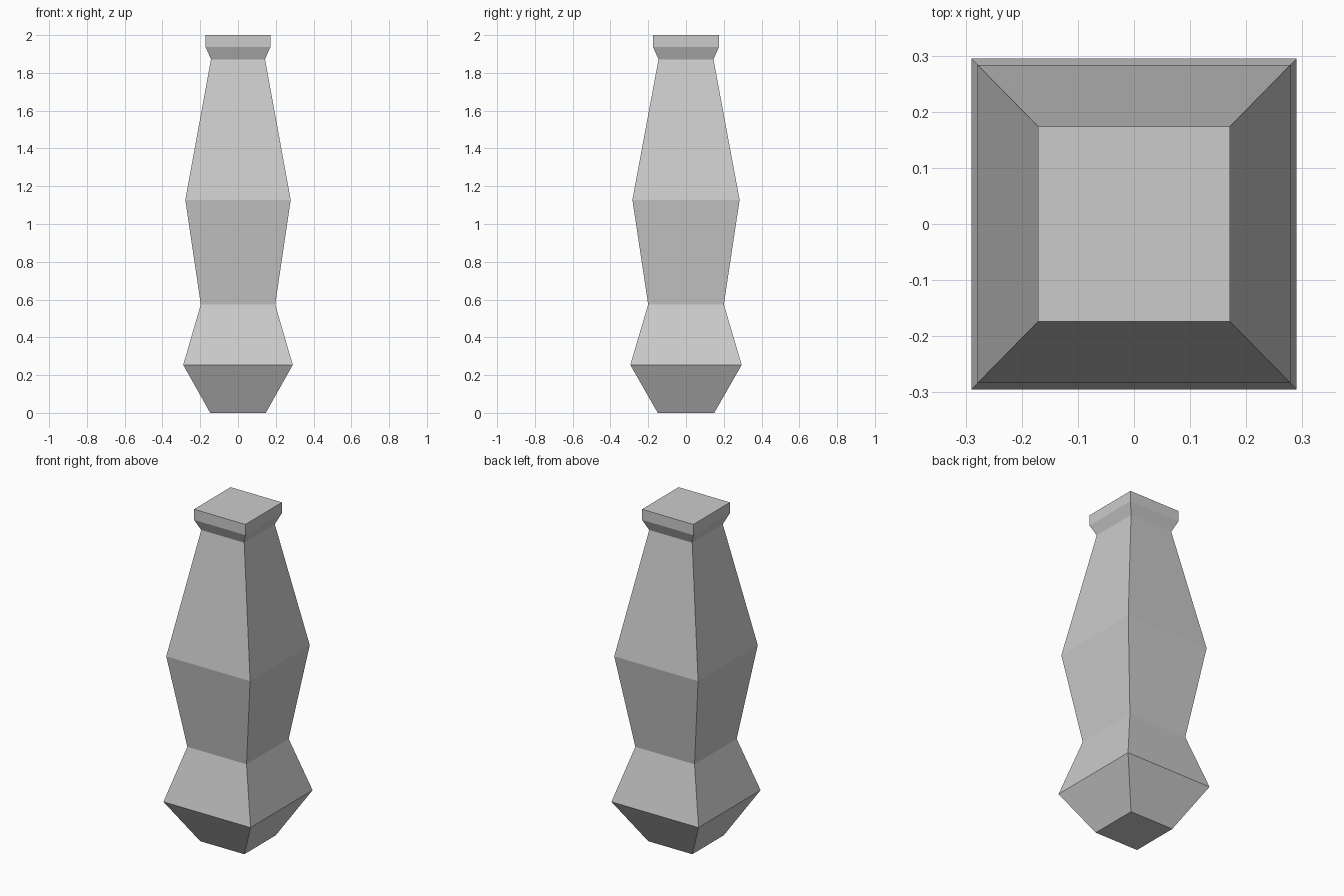
import bpy, bmesh

if "Cube" in bpy.data.objects:
    bpy.data.objects.remove(bpy.data.objects["Cube"])

# Square baluster profile: (height, half-width in x); depth is very slightly larger
PROFILE = [(0.0, 0.147), (0.254, 0.29), (0.574, 0.197), (1.128, 0.279),
           (1.872, 0.143), (1.936, 0.171), (2.0, 0.171)]
DEPTH = 1.017

bm = bmesh.new()

# One square ring per profile level
rings = [[bm.verts.new((sx * r, sy * r * DEPTH, z))
          for sx, sy in ((-1, -1), (1, -1), (1, 1), (-1, 1))]
         for z, r in PROFILE]

# Side faces between neighbouring rings
for low, high in zip(rings, rings[1:]):
    for i in range(4):
        j = (i + 1) % 4
        bm.faces.new((low[i], low[j], high[j], high[i]))

# Bottom and top caps
bm.faces.new(rings[0][::-1])
bm.faces.new(rings[-1])

mesh = bpy.data.meshes.new("square_post")
bm.to_mesh(mesh)
bm.free()
bpy.context.collection.objects.link(bpy.data.objects.new("square_post", mesh))
